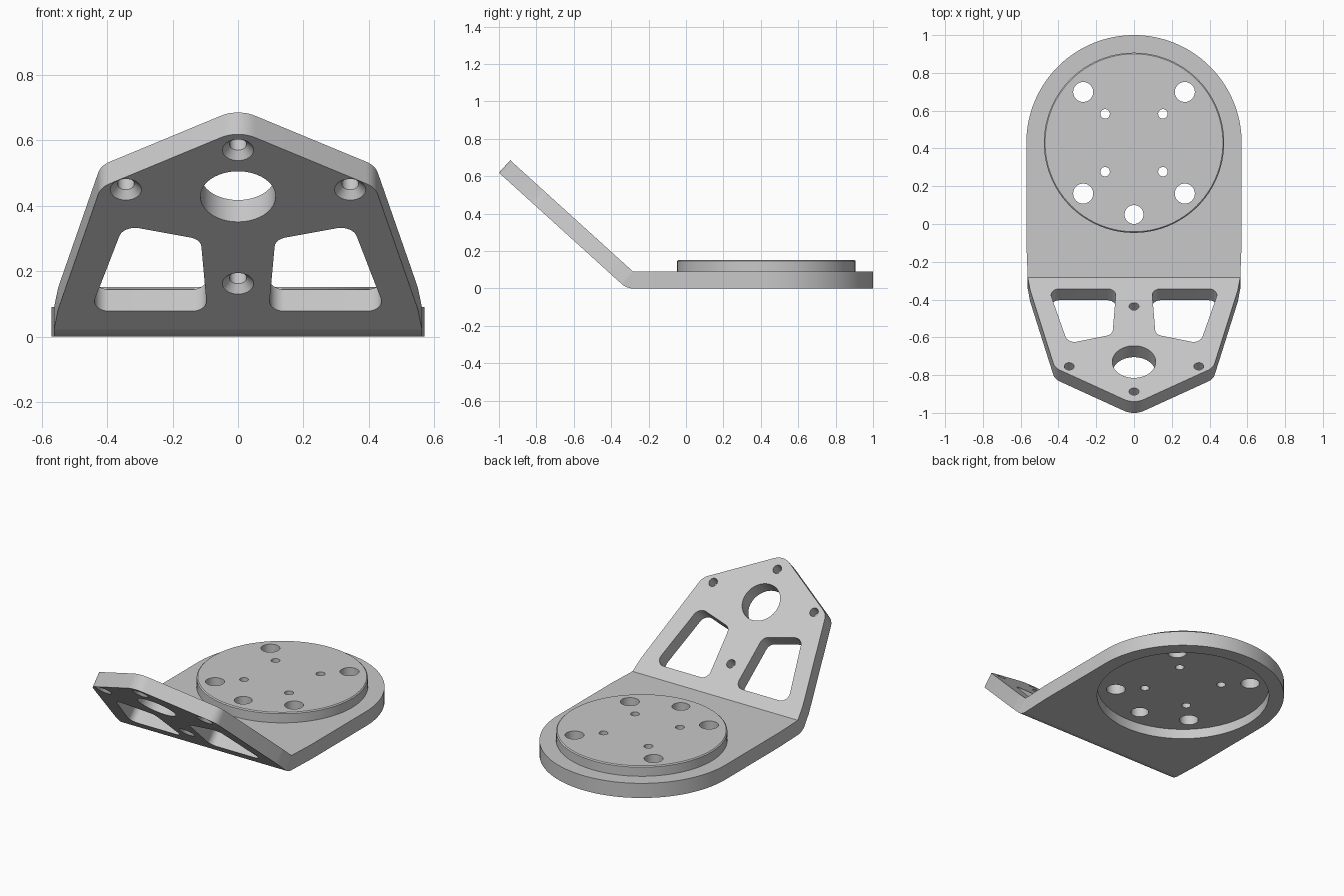
import bpy
import bmesh
from math import sin, cos, tan, pi, radians
from mathutils import Vector, Matrix

cube = bpy.data.objects.get("Cube")
if cube:
    bpy.data.objects.remove(cube, do_unlink=True)

T = 0.09                # sheet thickness
BEND_Y = -0.283         # inner bend line
BEND_HALF = 0.5625      # half width at the bend
ANGLE = radians(42.2)   # tilt of the raised plate
DISC_Y = 0.43           # centre of the round end

metal = bpy.data.materials.new("grey metal")
metal.diffuse_color = (0.58, 0.58, 0.58, 1)
metal.use_nodes = True
metal.node_tree.nodes["Principled BSDF"].inputs["Base Color"].default_value = (0.58, 0.58, 0.58, 1)


def fillet(corners, steps=10):
    """Round each (x, y, radius) corner of a closed outline with an arc."""
    out = []
    n = len(corners)
    for i, (x, y, r) in enumerate(corners):
        p = Vector((x, y))
        if r == 0:
            out.append(p)
            continue
        a = (Vector(corners[i - 1][:2]) - p).normalized()
        b = (Vector(corners[(i + 1) % n][:2]) - p).normalized()
        half = a.angle(b) / 2
        centre = p + (a + b).normalized() * (r / sin(half))
        start = p + a * (r / tan(half)) - centre
        end = p + b * (r / tan(half)) - centre
        turn = start.angle_signed(end)
        for k in range(steps + 1):
            out.append(centre + Matrix.Rotation(-turn * k / steps, 2) @ start)
    return out


def circle(x, y, r, n=48):
    return [(x + r * cos(2 * pi * k / n), y + r * sin(2 * pi * k / n)) for k in range(n)]


def add_prism(bm, outline, z0, z1, scale_outline=None):
    """Solid between an outline at z0 and the same (or another) outline at z1."""
    low = [bm.verts.new((p[0], p[1], z0)) for p in outline]
    high = [bm.verts.new((p[0], p[1], z1)) for p in (scale_outline or outline)]
    n = len(low)
    bm.faces.new(low[::-1])
    bm.faces.new(high)
    for i in range(n):
        j = (i + 1) % n
        bm.faces.new((low[i], low[j], high[j], high[i]))


def make_object(name, bm):
    bmesh.ops.recalc_face_normals(bm, faces=bm.faces)
    mesh = bpy.data.meshes.new(name)
    bm.to_mesh(mesh)
    bm.free()
    mesh.materials.append(metal)
    ob = bpy.data.objects.new(name, mesh)
    bpy.context.collection.objects.link(ob)
    return ob


def combine(target, bm, operation):
    """Boolean the solids in bm with the target, then drop the helper."""
    tool = make_object("cutter", bm)
    tool.hide_render = True
    mod = target.modifiers.new("cut", 'BOOLEAN')
    mod.operation = operation
    mod.solver = 'EXACT'
    mod.object = tool
    bpy.ops.object.select_all(action='DESELECT')
    bpy.context.view_layer.objects.active = target
    target.select_set(True)
    bpy.ops.object.modifier_apply(modifier=mod.name)
    bpy.data.objects.remove(tool, do_unlink=True)


def smooth(ob):
    bpy.ops.object.select_all(action='DESELECT')
    bpy.context.view_layer.objects.active = ob
    ob.select_set(True)
    bpy.ops.object.shade_smooth_by_angle(angle=radians(25))


# Base plate: round back end, slightly narrowed at the bend
R = 0.57
outline = [(R * cos(pi * k / 64), DISC_Y + R * sin(pi * k / 64)) for k in range(65)]
outline += [(-R, -0.1), (-BEND_HALF, BEND_Y), (BEND_HALF, BEND_Y), (R, -0.1)]
bm = bmesh.new()
add_prism(bm, outline, 0, T)
base = make_object("base_plate", bm)

# Raised disc with a small chamfer
bm = bmesh.new()
add_prism(bm, circle(0, DISC_Y, 0.477, 96), 0.075, 0.146)
top = max(bm.faces, key=lambda f: f.calc_center_median().z)
lip = bmesh.ops.extrude_face_region(bm, geom=[top])
for v in [g for g in lip["geom"] if isinstance(g, bmesh.types.BMVert)]:
    v.co = (v.co.x * 0.987, DISC_Y + (v.co.y - DISC_Y) * 0.987, 0.152)
bm.faces.remove(top)
combine(base, bm, 'UNION')

# Round recess underneath
bm = bmesh.new()
add_prism(bm, circle(0, DISC_Y, 0.485, 96), -0.05, 0.06)
combine(base, bm, 'DIFFERENCE')

# Bolt holes through disc and base
bm = bmesh.new()
for sx in (-1, 1):
    for sy in (-1, 1):
        add_prism(bm, circle(sx * 0.269, DISC_Y + sy * 0.269, 0.053), -0.1, 0.3)
        add_prism(bm, circle(sx * 0.153, DISC_Y + sy * 0.153, 0.025, 32), -0.1, 0.3)
add_prism(bm, circle(0, DISC_Y - 0.38, 0.05), -0.1, 0.3)
combine(base, bm, 'DIFFERENCE')
smooth(base)

# Rounded bend, profile swept across the width
profile = [(BEND_Y, T)]
for k in range(13):
    a = ANGLE * k / 12
    profile.append((BEND_Y - T * sin(a), T - T * cos(a)))
bm = bmesh.new()
add_prism(bm, profile, -BEND_HALF, BEND_HALF)
bend = make_object("bend", bm)
bend.data.transform(Matrix(((0, 0, 1, 0), (1, 0, 0, 0), (0, 1, 0, 0), (0, 0, 0, 1))))
smooth(bend)

# Raised plate, drawn flat: x across, y up the slope, z through the sheet
half = [(BEND_HALF, 0, 0), (0.55, 0.09, 0.2), (0.42, 0.645, 0.08)]
mirrored = [(-x, y, r) for x, y, r in reversed(half)]
bm = bmesh.new()
add_prism(bm, fillet(half + [(0, 0.904, 0.1)] + mirrored), 0, T)
plate = make_object("raised_plate", bm)

# Centre bore, corner pockets and screw holes
bm = bmesh.new()
add_prism(bm, circle(0, 0.603, 0.115, 64), -0.1, 0.2)
pocket = [(0.094, 0.081, 0.045), (0.452, 0.081, 0.045), (0.35, 0.472, 0.05), (0.114, 0.408, 0.045)]
rounded = fillet(pocket)
add_prism(bm, rounded, -0.1, 0.2)
add_prism(bm, [(-p[0], p[1]) for p in reversed(rounded)], -0.1, 0.2)
screws = [(0, 0.815), (0, 0.207), (-0.343, 0.635), (0.343, 0.635)]
for x, y in screws:
    add_prism(bm, circle(x, y, 0.026, 32), -0.1, 0.2)
combine(plate, bm, 'DIFFERENCE')

# Countersinks on the outer face
bm = bmesh.new()
for x, y in screws:
    add_prism(bm, circle(x, y, 0.026, 32), T - 0.023, T + 0.023, circle(x, y, 0.07, 32))
combine(plate, bm, 'DIFFERENCE')

# Tilt the plate up from the bend line
c, s = cos(ANGLE), sin(ANGLE)
plate.data.transform(Matrix(((1, 0, 0, 0), (0, -c, -s, BEND_Y), (0, s, -c, T), (0, 0, 0, 1))))
smooth(plate)
